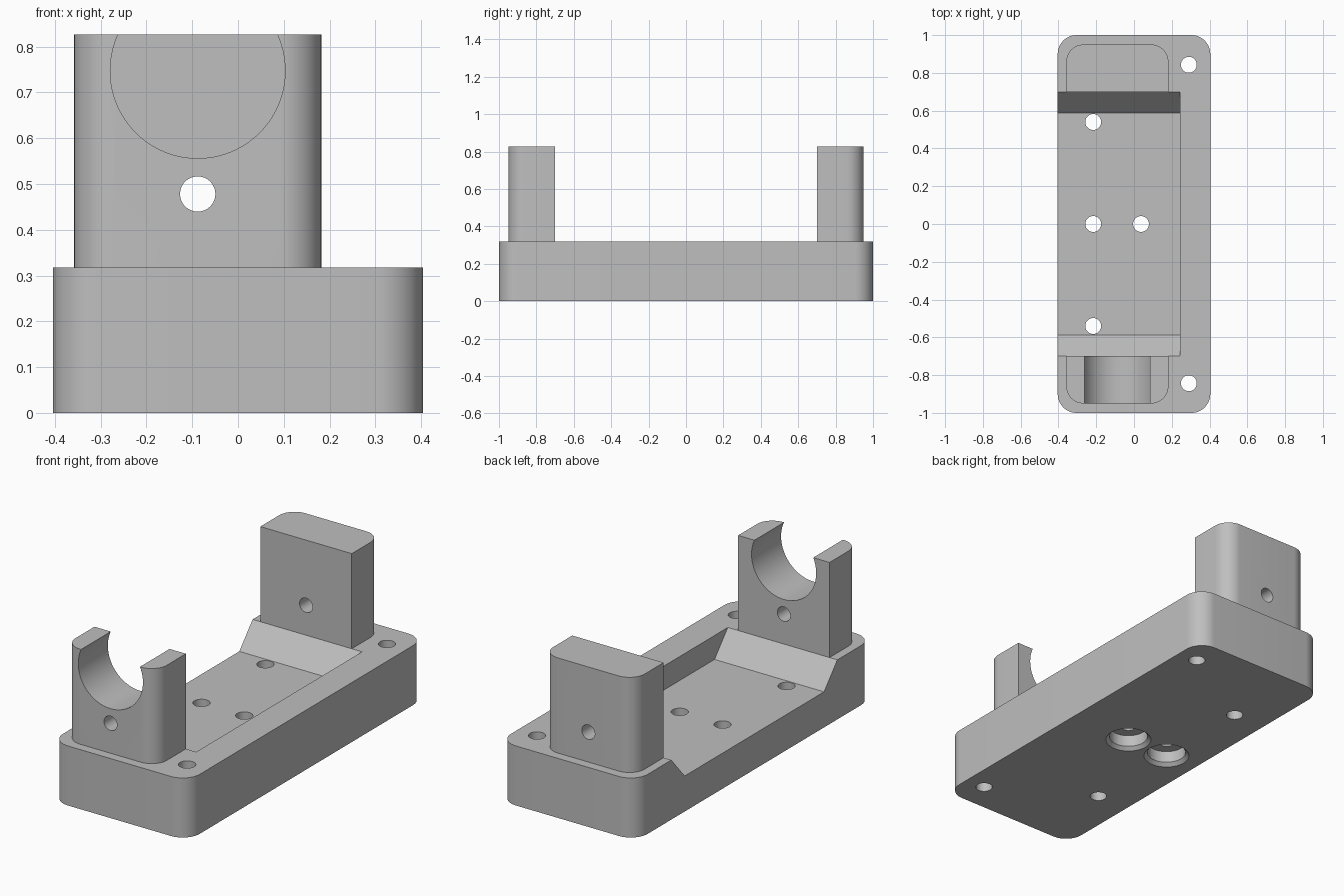
import bpy
import bmesh
import math
from mathutils import Matrix

cube = bpy.data.objects.get("Cube")
if cube:
    bpy.data.objects.remove(cube, do_unlink=True)

grey = bpy.data.materials.new("machined grey")
grey.use_nodes = True
COLOUR = (0.52, 0.52, 0.52, 1)
grey.diffuse_color = COLOUR
grey.node_tree.nodes["Principled BSDF"].inputs["Base Color"].default_value = COLOUR

BASE_TOP, FLOOR, TOWER_TOP = 0.318, 0.19, 0.826
HALF_W = 0.404
TOWER_X, BORE_Z = -0.088, 0.747


def link(name, bm):
    """Turn a bmesh into a named object."""
    bmesh.ops.recalc_face_normals(bm, faces=bm.faces)
    mesh = bpy.data.meshes.new(name)
    bm.to_mesh(mesh)
    bm.free()
    obj = bpy.data.objects.new(name, mesh)
    obj.data.materials.append(grey)
    bpy.context.collection.objects.link(obj)
    return obj


def prism(name, points, direction):
    """Extrude a closed outline of 3D points."""
    bm = bmesh.new()
    face = bm.faces.new([bm.verts.new(p) for p in points])
    side = bmesh.ops.extrude_face_region(bm, geom=[face])["geom"]
    bmesh.ops.translate(bm, vec=direction,
                        verts=[v for v in side if isinstance(v, bmesh.types.BMVert)])
    return link(name, bm)


def rounded(x0, x1, y0, y1, z, radii, steps=12):
    """Rectangle outline; radii run counter-clockwise from the low corner."""
    corners = [(x0, y0, 1, 1), (x1, y0, -1, 1), (x1, y1, -1, -1), (x0, y1, 1, -1)]
    points = []
    for i, (x, y, sx, sy) in enumerate(corners):
        r = radii[i]
        if r == 0:
            points.append((x, y, z))
            continue
        for k in range(steps + 1):
            a = math.pi * (1 + i / 2 + k / steps / 2)
            points.append((x + sx * r + r * math.cos(a), y + sy * r + r * math.sin(a), z))
    return points


def cone(r1, r2, depth, location, along_y=False, segments=48):
    """Round cutter centred on a location."""
    bm = bmesh.new()
    turn = Matrix.Rotation(math.pi / 2, 4, "X") if along_y else Matrix()
    bmesh.ops.create_cone(bm, cap_ends=True, segments=segments, radius1=r1, radius2=r2,
                          depth=depth, matrix=Matrix.Translation(location) @ turn)
    cutter = link("cutter", bm)
    cutter.hide_render = True
    return cutter


def cut(target, cutter):
    """Subtract the cutter and discard it."""
    mod = target.modifiers.new("cut", "BOOLEAN")
    mod.operation, mod.solver, mod.object = "DIFFERENCE", "EXACT", cutter
    bpy.context.view_layer.objects.active = target
    bpy.ops.object.modifier_apply(modifier=mod.name)
    bpy.data.objects.remove(cutter, do_unlink=True)


# Base block with rounded vertical corners
base = prism("base", rounded(-HALF_W, HALF_W, -1, 1, 0, [0.1] * 4), (0, 0, BASE_TOP))

# Open-sided pocket with sloping ends
over = 0.1
spread = 0.7 + over * (0.7 - 0.588) / (BASE_TOP - FLOOR)
pocket = prism("cutter", [(-0.6, -0.588, FLOOR), (-0.6, 0.588, FLOOR),
                          (-0.6, spread, BASE_TOP + over), (-0.6, -spread, BASE_TOP + over)],
               (0.6 + 0.243, 0, 0))
cut(base, pocket)

# Screw holes through the base
for x, y in [(0.29, 0.843), (0.29, -0.843), (-0.216, 0.54), (-0.216, -0.54),
             (-0.216, 0), (0.037, 0)]:
    cut(base, cone(0.042, 0.042, 1, (x, y, 0.2)))

# Chamfered counterbores underneath the two middle holes
for x in (-0.216, 0.037):
    cut(base, cone(0.097, 0.097, 0.18, (x, 0, -0.01)))
    cut(base, cone(0.135, 0.095, 0.04, (x, 0, 0)))

# End towers, rounded on their outer corners
parts = [base]
for name, y0, y1, radii in [("front_tower", -0.95, -0.7, (0.09, 0.09, 0, 0)),
                            ("back_tower", 0.7, 0.95, (0, 0, 0.09, 0.09))]:
    outline = rounded(TOWER_X - 0.27, TOWER_X + 0.27, y0, y1, BASE_TOP, radii)
    tower = prism(name, outline, (0, 0, TOWER_TOP - BASE_TOP))
    cut(tower, cone(0.0385, 0.0385, 1, (TOWER_X, y0, 0.478), True))
    parts.append(tower)

# Open cradle in the front tower
cut(parts[1], cone(0.191, 0.191, 1, (TOWER_X, -0.8, BORE_Z), True, 96))

# Smooth the curved walls, keep machined edges sharp
bpy.ops.object.select_all(action="DESELECT")
for part in parts:
    part.select_set(True)
bpy.context.view_layer.objects.active = base
bpy.ops.object.shade_smooth_by_angle(angle=math.radians(30))
